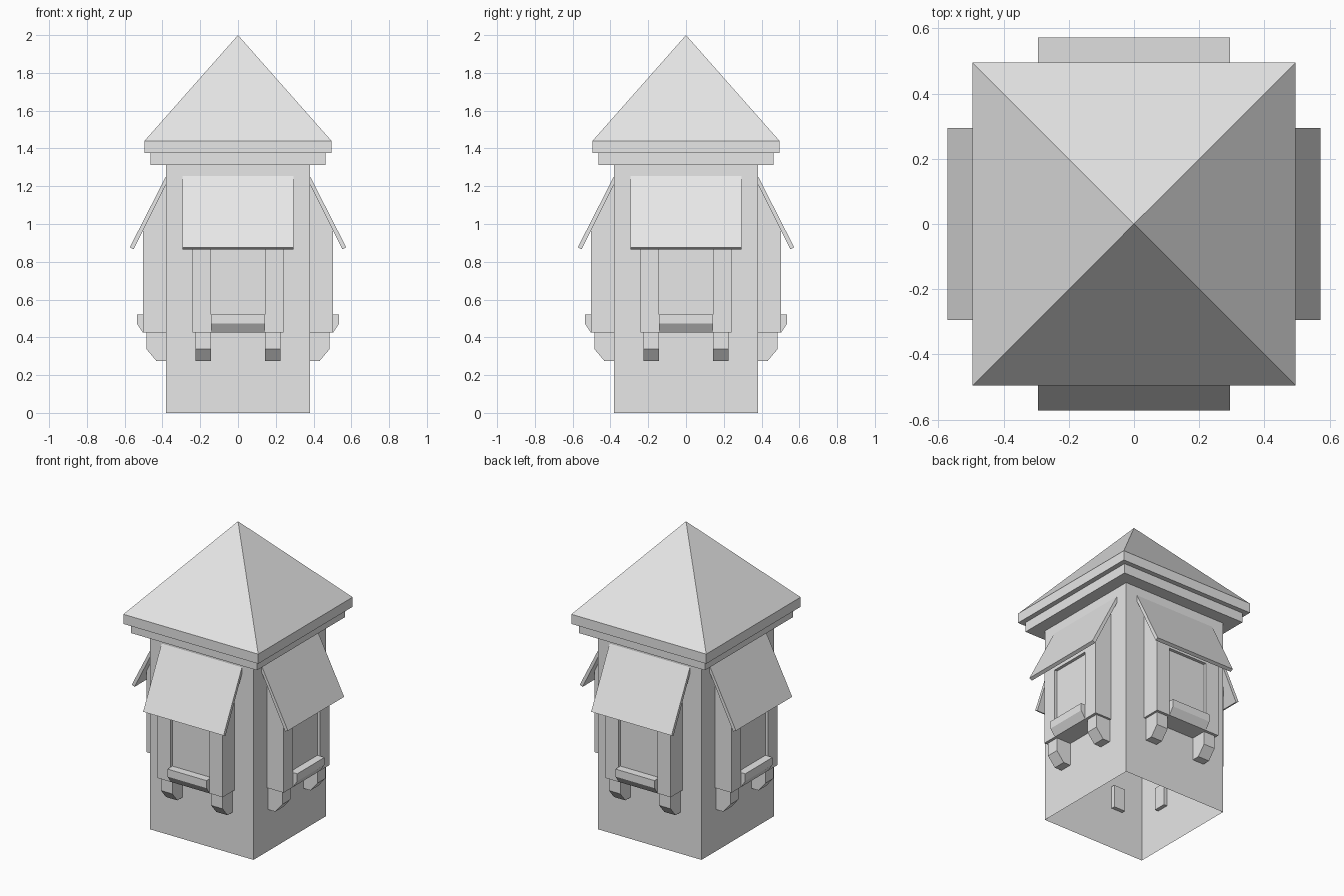
import bpy
import bmesh
from math import pi
from mathutils import Matrix, Vector

cube = bpy.data.objects.get("Cube")
if cube:
    bpy.data.objects.remove(cube, do_unlink=True)

grey = bpy.data.materials.new("plain grey")
grey.use_nodes = True
colour = (0.8, 0.8, 0.8, 1)
grey.diffuse_color = colour
grey.node_tree.nodes["Principled BSDF"].inputs["Base Color"].default_value = colour


def finish(bm, name):
    mesh = bpy.data.meshes.new(name)
    bm.to_mesh(mesh)
    bm.free()
    mesh.materials.append(grey)
    obj = bpy.data.objects.new(name, mesh)
    bpy.context.collection.objects.link(obj)
    return obj


def block(name, half, low, high, open_base=False):
    """Square block centred on the vertical axis."""
    bm = bmesh.new()
    bmesh.ops.create_cube(bm, size=1)
    for v in bm.verts:
        v.co = (v.co.x * half * 2, v.co.y * half * 2, high if v.co.z > 0 else low)
    if open_base:
        bm.normal_update()
        base = [f for f in bm.faces if f.normal.z < -0.5]
        bmesh.ops.delete(bm, geom=base, context='FACES_ONLY')
    return finish(bm, name)


def prism(name, profile, x0, x1, turn):
    """Extrude an (outward, z) profile along the wall, turned to one side."""
    bm = bmesh.new()
    face = bm.faces.new([bm.verts.new((x0, -d, z)) for d, z in profile])
    result = bmesh.ops.extrude_face_region(bm, geom=[face])
    moved = [g for g in result["geom"] if isinstance(g, bmesh.types.BMVert)]
    bmesh.ops.translate(bm, verts=moved, vec=Vector((x1 - x0, 0, 0)))
    bmesh.ops.transform(bm, matrix=Matrix.Rotation(turn, 4, 'Z'), verts=bm.verts)
    bmesh.ops.recalc_face_normals(bm, faces=bm.faces)
    return finish(bm, name)


# Hollow tower with stepped cornice
WALL = 0.38
block("tower_walls", WALL, 0, 1.312, open_base=True)
block("cornice", 0.463, 1.312, 1.376)
block("eave", 0.495, 1.376, 1.44)

# Pyramid roof
roof = bmesh.new()
apex = roof.verts.new((0, 0, 2))
rim = [roof.verts.new((x * 0.495, y * 0.495, 1.44))
       for x, y in ((-1, -1), (1, -1), (1, 1), (-1, 1))]
for i in range(4):
    roof.faces.new((rim[i], rim[(i + 1) % 4], apex))
finish(roof, "roof")


def awning_under(d):
    """Height of the awning underside at a distance from the axis."""
    return 1.215 - (d - WALL) * 2


# Window bay on each side
FACE, PANE, BASE, HEAD = 0.503, 0.483, 0.425, 0.89


def bay_profile(depth, low=BASE):
    return [(WALL, low), (depth, low), (depth, awning_under(depth)),
            (WALL, awning_under(WALL))]


for k, side in enumerate(("front", "left", "back", "right")):
    turn = k * pi / 2
    prism(side + "_awning", [(WALL, 1.255), (0.573, 0.876), (0.553, 0.866),
                             (WALL, 1.212)], -0.295, 0.295, turn)
    prism(side + "_window_panel", bay_profile(PANE), -0.143, 0.143, turn)
    prism(side + "_window_head", bay_profile(FACE, HEAD), -0.143, 0.143, turn)
    prism(side + "_sill", [(WALL, BASE), (FACE, BASE), (0.535, 0.472),
                           (0.535, 0.522), (WALL, 0.522)], -0.143, 0.143, turn)
    for s, end in ((-1, "right"), (1, "left")):
        jamb = sorted((s * 0.143, s * 0.24))
        prism(f"{side}_{end}_jamb", bay_profile(FACE), *jamb, turn)
        foot = sorted((s * 0.143, s * 0.226))
        prism(f"{side}_{end}_bracket", [(0.355, 0.275), (0.432, 0.275), (0.485, 0.338),
                                        (0.485, BASE), (0.355, BASE)], *foot, turn)
